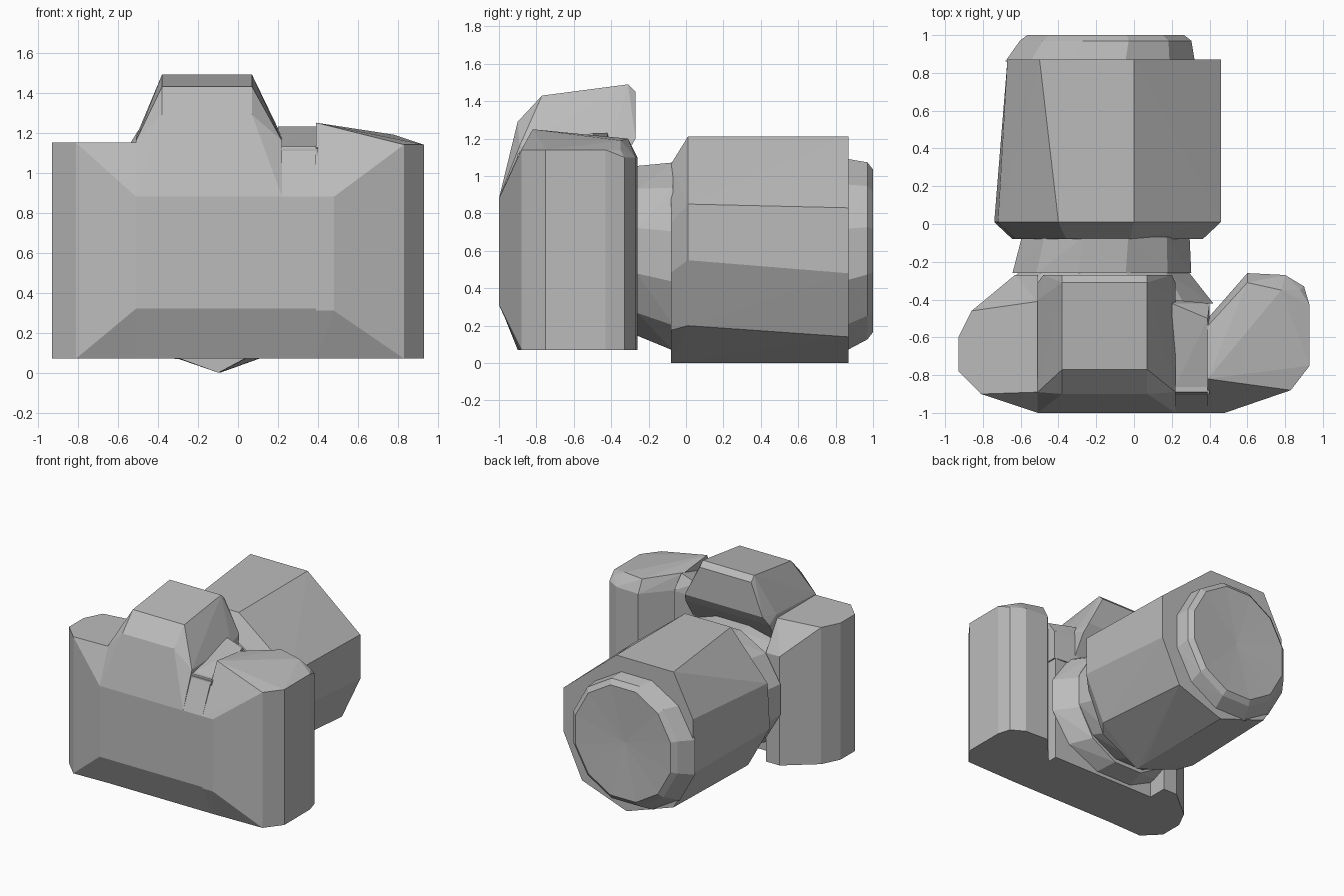
import bpy
import bmesh
from math import sin, cos, tau

cube = bpy.data.objects.get("Cube")
if cube:
    bpy.data.objects.remove(cube, do_unlink=True)

# One plain grey finish for the whole camera
GREY = (0.5, 0.5, 0.5, 1)
grey = bpy.data.materials.new("plain grey")
grey.use_nodes = True
grey.diffuse_color = GREY
grey.node_tree.nodes["Principled BSDF"].inputs["Base Color"].default_value = GREY


def hull(name, points):
    """Flat-faced solid wrapped tightly around a few corner points."""
    bm = bmesh.new()
    for p in points:
        bm.verts.new(p)
    res = bmesh.ops.convex_hull(bm, input=bm.verts)
    loose = set(res["geom_interior"] + res["geom_unused"])
    bmesh.ops.delete(bm, geom=[g for g in loose if isinstance(g, bmesh.types.BMVert)],
                     context='VERTS')
    bmesh.ops.recalc_face_normals(bm, faces=bm.faces)
    mesh = bpy.data.meshes.new(name)
    bm.to_mesh(mesh)
    bm.free()
    mesh.materials.append(grey)
    obj = bpy.data.objects.new(name, mesh)
    bpy.context.collection.objects.link(obj)
    return obj


def upright(outline, low, high):
    return [(x, y, z) for x, y in outline for z in (low, high)]


def ring(y, cx, cz, rx, rz, sides=12):
    return [(cx + rx * cos(tau * (i + 0.5) / sides), y,
             cz + rz * sin(tau * (i + 0.5) / sides)) for i in range(sides)]


BASE = 0.07

# Slim side of the body
side = [(-0.93, -0.6), (-0.93, -0.78), (-0.81, -0.9), (-0.51, -0.89), (-0.51, -0.41),
        (-0.86, -0.46)]
hull("slim_body_side", upright(side, BASE, 1.15)
     + upright([(-0.51, -1)], 0.32, 0.88)
     + upright([(-0.63, -0.27), (-0.51, -0.27)], BASE, 0.93))

# Middle of the body
hull("body_centre", upright([(-0.51, -0.89), (0.39, -0.89), (0.39, -0.42), (-0.51, -0.42)],
                            BASE, 1.13)
     + upright([(-0.51, -1), (0.39, -1)], 0.32, 0.88))

# Hand grip with a sloping top
grip = [(0.39, -0.89), (0.83, -0.88), (0.93, -0.75), (0.93, -0.43), (0.9, -0.33),
        (0.8, -0.27), (0.6, -0.26), (0.39, -0.5)]
hull("hand_grip", upright(grip, BASE, 1.1)
     + upright([(0.39, -1), (0.48, -1)], 0.31, 0.88)
     + [(0.39, -0.82, 1.25), (0.83, -0.88, 1.14), (0.93, -0.75, 1.14), (0.93, -0.43, 1.14),
        (0.88, -0.35, 1.14), (0.78, -0.35, 1.19), (0.6, -0.31, 1.2), (0.39, -0.54, 1.22)])

# Small ramp between hump and grip
hull("shoulder_ramp", upright([(0.2, -0.9), (0.4, -0.9), (0.4, -0.42), (0.2, -0.4)], 0.9, 1.12)
     + [(0.2, -0.8, 1.14), (0.2, -0.42, 1.23), (0.39, -0.5, 1.23)])

# Viewfinder hump, tapering to the top
hump = []
for low_x, mid_x, top_x in ((-0.51, -0.48, -0.38), (0.22, 0.2, 0.07)):
    hump += [(low_x, -1, 0.88), (low_x, -0.89, 1.16), (top_x, -0.9, 1.29),
             (top_x, -0.77, 1.43), (top_x, -0.31, 1.49), (top_x, -0.27, 1.45),
             (mid_x, -0.27, 1.2), (low_x, -0.4, 1.18), (low_x, -0.31, 1.13),
             (low_x, -0.42, 0.95)]
hull("viewfinder_hump", hump)

# Lens mount: flange against the body, then a collar
hull("mount_flange", ring(-0.42, -0.16, 0.58, 0.6, 0.5) + ring(-0.26, -0.16, 0.58, 0.47, 0.48))
hull("mount_collar", ring(-0.26, -0.17, 0.6, 0.49, 0.47) + ring(-0.07, -0.15, 0.57, 0.46, 0.52))

# Faceted lens barrel with a bevelled rear edge
rear = [(-0.4, 1.21), (0, 1.21), (0.46, 0.85), (0.46, 0.55), (0.3, 0.2),
        (-0.09, 0), (-0.55, 0.16), (-0.74, 0.5), (-0.72, 0.85)]
front = [(-0.5, 1.21), (0, 1.21), (0.46, 0.83), (0.46, 0.48), (0.3, 0.14),
         (-0.09, 0), (-0.5, 0.14), (-0.67, 0.45), (-0.67, 0.88)]
hull("lens_barrel",
     [(x, 0.01, z) for x, z in rear] + [(x, 0.87, z) for x, z in front]
     + [(-0.14 + (x + 0.14) * 0.84, -0.08, z * 0.88) for x, z in rear])

# Front rim of the lens, with a shallow dished glass face
rim = hull("lens_rim", ring(0.86, -0.18, 0.58, 0.52, 0.53) + ring(0.97, -0.15, 0.6, 0.47, 0.49)
           + ring(1, -0.15, 0.6, 0.43, 0.45))
bm = bmesh.new()
bm.from_mesh(rim.data)
bmesh.ops.dissolve_limit(bm, angle_limit=0.01, verts=bm.verts, edges=bm.edges)
glass = max(bm.faces, key=lambda f: f.calc_center_median().y)
middle = bmesh.ops.poke(bm, faces=[glass])["verts"][0]
middle.co.y -= 0.02
bm.to_mesh(rim.data)
bm.free()
